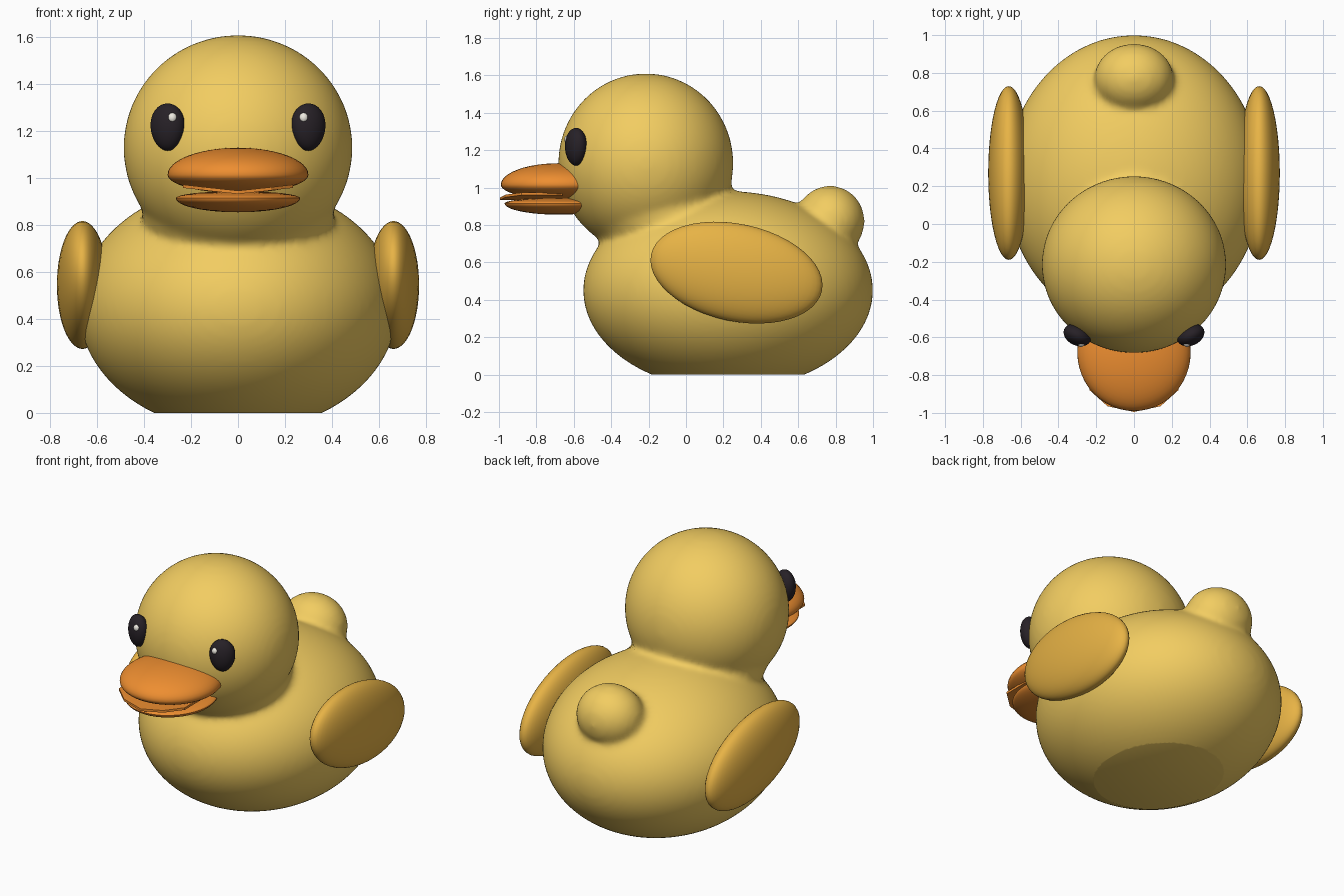
import bpy, bmesh, math
from mathutils import Matrix, Vector

if "Cube" in bpy.data.objects:
    bpy.data.objects.remove(bpy.data.objects["Cube"])


def material(name, rgb):
    m = bpy.data.materials.new(name)
    m.diffuse_color = (*rgb, 1)
    m.use_nodes = True
    m.node_tree.nodes["Principled BSDF"].inputs["Base Color"].default_value = m.diffuse_color
    return m


YELLOW = material("yellow", (0.89, 0.61, 0.12))
GOLD = material("gold", (0.80, 0.45, 0.06))
ORANGE = material("orange", (0.85, 0.27, 0.03))
BLACK = material("black", (0.02, 0.015, 0.02))
WHITE = material("white", (0.85, 0.82, 0.75))


def finish(name, bm, mat, angle=40):
    bmesh.ops.recalc_face_normals(bm, faces=bm.faces[:])
    me = bpy.data.meshes.new(name)
    bm.to_mesh(me)
    bm.free()
    me.materials.append(mat)
    ob = bpy.data.objects.new(name, me)
    bpy.context.collection.objects.link(ob)
    bpy.ops.object.select_all(action='DESELECT')
    ob.select_set(True)
    bpy.context.view_layer.objects.active = ob
    bpy.ops.object.shade_smooth_by_angle(angle=math.radians(angle))
    return ob


def ellipsoid(bm, center, radii, rot=None, seg=48):
    mat = Matrix.Translation(center) @ (rot or Matrix()) @ Matrix.Diagonal((*radii, 1))
    return bmesh.ops.create_uvsphere(bm, u_segments=seg, v_segments=seg // 2,
                                     radius=1, matrix=mat)["verts"]


# body, neck, head and tail fused into one skin with soft creases
bm = bmesh.new()
ellipsoid(bm, (0, 0.225, 0.45), (0.68, 0.775, 0.53), seg=96)
ellipsoid(bm, (0, -0.14, 0.86), (0.41, 0.39, 0.25), seg=64)
ellipsoid(bm, (0, -0.215, 1.13), (0.488, 0.468, 0.48), seg=96)
ellipsoid(bm, (0, 0.77, 0.82), (0.21, 0.185, 0.19), seg=64)
raw = finish("body_blend", bm, YELLOW)
remesh = raw.modifiers.new("fuse", 'REMESH')
remesh.mode = 'VOXEL'
remesh.voxel_size = 0.018
soft = raw.modifiers.new("soften", 'SMOOTH')
soft.factor = 0.5
soft.iterations = 14
fused = raw.evaluated_get(bpy.context.evaluated_depsgraph_get()).to_mesh()
bm = bmesh.new()
bm.from_mesh(fused)
bpy.data.objects.remove(raw)

# flat base
bmesh.ops.bisect_plane(bm, geom=bm.verts[:] + bm.edges[:] + bm.faces[:],
                       plane_co=(0, 0, 0), plane_no=(0, 0, 1), clear_inner=True)
bmesh.ops.holes_fill(bm, edges=[e for e in bm.edges if e.is_boundary], sides=0)
finish("body", bm, YELLOW, 30)

# wings and eyes on both sides
for side, label in ((1, "left"), (-1, "right")):
    bm = bmesh.new()
    ellipsoid(bm, (side * 0.663, 0.27, 0.545), (0.109, 0.467, 0.26),
              Matrix.Rotation(math.radians(-12), 4, 'X'))
    finish("wing_" + label, bm, GOLD)

    bm = bmesh.new()
    verts = ellipsoid(bm, (0, 0, 0), (0.076, 0.055, 0.101), seg=32)
    for v in verts:
        v.co.x *= 1 + 0.9 * v.co.z
    bmesh.ops.transform(bm, verts=verts,
                        matrix=Matrix.Translation((side * 0.3, -0.588, 1.218))
                        @ Matrix.Rotation(side * math.radians(25), 4, 'Z'))
    finish("eye_" + label, bm, BLACK)

    bm = bmesh.new()
    ellipsoid(bm, (side * 0.28, -0.63, 1.257), (0.021, 0.021, 0.023), seg=16)
    finish("eye_glint_" + label, bm, WHITE)

# upper beak, with a flatter underside
bm = bmesh.new()
for v in ellipsoid(bm, (0, -0.68, 1.015), (0.3, 0.31, 0.115)):
    if v.co.z < 1.015:
        v.co.z = 1.015 + (v.co.z - 1.015) * 0.68
finish("upper_beak", bm, ORANGE)

# lower beak
bm = bmesh.new()
for v in ellipsoid(bm, (0, -0.68, 0.915), (0.265, 0.29, 0.06)):
    if v.co.z > 0.915:
        v.co.z = 0.915 + (v.co.z - 0.915) * 0.5
finish("lower_beak", bm, ORANGE)

# thin faceted lip between the beak halves
outline = [(-0.235, -0.88, 0.966), (-0.14, -0.965, 0.955), (0, -0.995, 0.94),
           (0.14, -0.965, 0.955), (0.235, -0.88, 0.966)]
bm = bmesh.new()
rings = []
for dz in (-0.007, 0.007):
    front = [bm.verts.new((x, y, z + dz)) for x, y, z in outline]
    back = [bm.verts.new((x, -0.66, z + dz)) for x, y, z in outline]
    rings.append((front, back))
(f0, b0), (f1, b1) = rings
for i in range(len(outline) - 1):
    for a, b in ((f0, b0), (f1, b1), (f0, f1), (b0, b1)):
        bm.faces.new((a[i], a[i + 1], b[i + 1], b[i]))
for i in (0, -1):
    bm.faces.new((f0[i], f1[i], b1[i], b0[i]))
finish("beak_lip", bm, ORANGE, 20)
